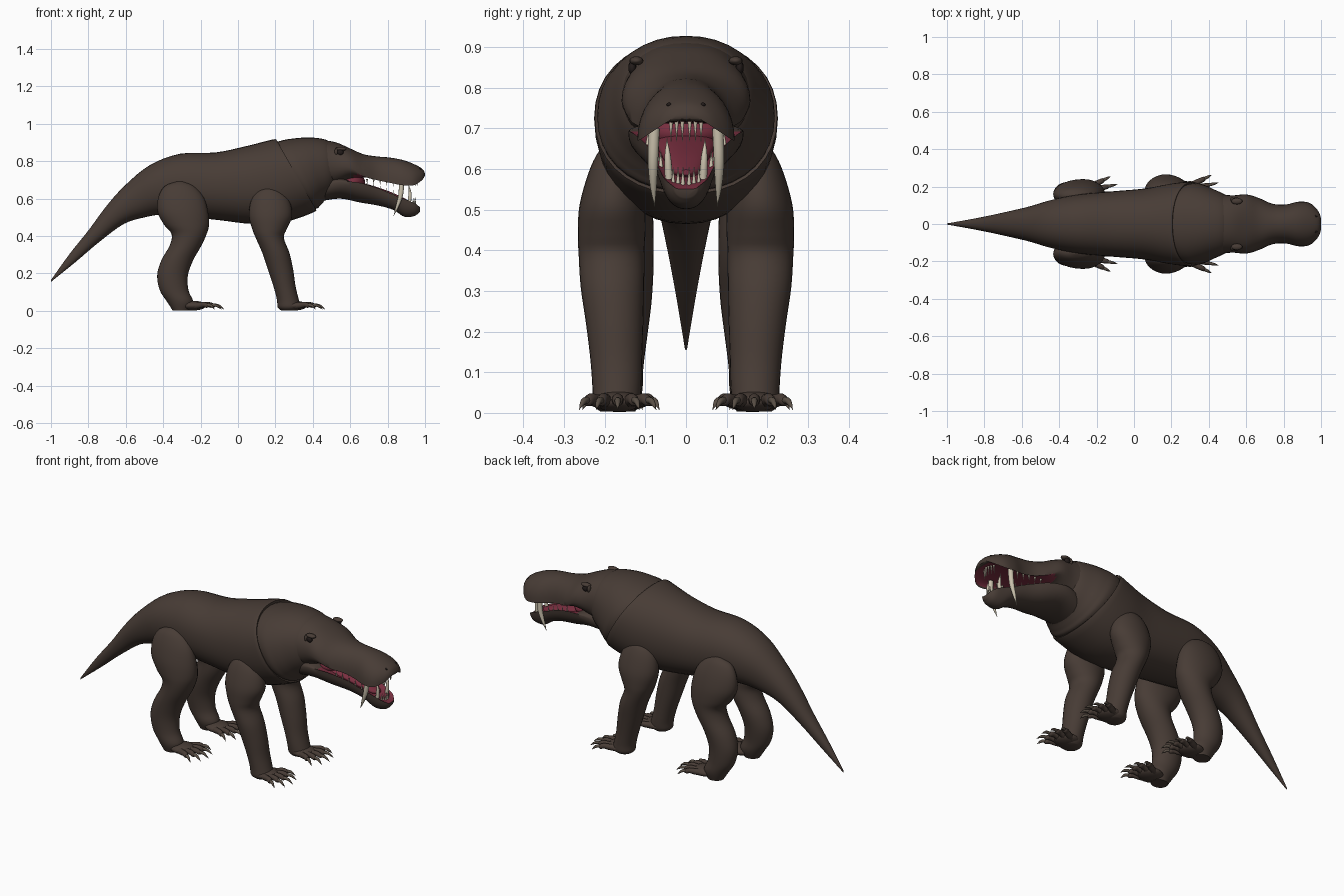
import bpy
import bmesh
from math import sin, cos, pi, radians
from mathutils import Vector

if "Cube" in bpy.data.objects:
    bpy.data.objects.remove(bpy.data.objects["Cube"])


def material(name, color):
    mat = bpy.data.materials.new(name)
    mat.use_nodes = True
    mat.diffuse_color = (*color, 1)
    bsdf = mat.node_tree.nodes["Principled BSDF"]
    bsdf.inputs["Base Color"].default_value = (*color, 1)
    bsdf.inputs["Roughness"].default_value = 0.7
    return mat


hide = material("brown hide", (0.064, 0.045, 0.036))
flesh = material("mouth red", (0.19, 0.028, 0.05))
ivory = material("tooth ivory", (0.6, 0.54, 0.42))
horn = material("claw grey brown", (0.1, 0.078, 0.06))
dark = material("eye dark", (0.016, 0.011, 0.01))


def smooth_rows(rows, steps=4):
    """Catmull-Rom interpolation between rows of numbers."""
    out = []
    for i in range(len(rows) - 1):
        a, b = rows[max(i - 1, 0)], rows[i]
        c, d = rows[i + 1], rows[min(i + 2, len(rows) - 1)]
        for k in range(steps):
            t = k / steps
            out.append([q + 0.5 * t * (r - p + t * (2 * p - 5 * q + 4 * r - s
                        + t * (3 * (q - r) + s - p))) for p, q, r, s in zip(a, b, c, d)])
    return out + [list(rows[-1])]


def skin(name, parts, mats, rule=None, mirror=False):
    """Skin each list of rings into a closed shell, all in one object."""
    bm = bmesh.new()
    for rings in parts:
        loops = [[bm.verts.new(p) for p in ring] for ring in rings]
        n = len(loops[0])
        for a, b in zip(loops, loops[1:]):
            for i in range(n):
                j = (i + 1) % n
                bm.faces.new((a[i], a[j], b[j], b[i]))
        bm.faces.new(loops[0])
        bm.faces.new(loops[-1])
    bmesh.ops.recalc_face_normals(bm, faces=bm.faces)
    bm.normal_update()
    if rule:
        for f in bm.faces:
            f.material_index = int(rule(f.normal, f.calc_center_median()))
    mesh = bpy.data.meshes.new(name)
    bm.to_mesh(mesh)
    bm.free()
    for m in mats:
        mesh.materials.append(m)
    mesh.shade_smooth()
    mesh.set_sharp_from_angle(angle=radians(50))
    obj = bpy.data.objects.new(name, mesh)
    bpy.context.collection.objects.link(obj)
    if mirror:
        mod = obj.modifiers.new("mirror", "MIRROR")
        mod.use_axis = (False, True, False)
    return obj


def section(row, n=36, power=0.92):
    """Upright ring: top x z, bottom x z, half width, height of widest point."""
    tx, tz, bx, bz, w, mz = row
    f = min(max((mz - bz) / (tz - bz), 0), 1)
    mx = bx + f * (tx - bx)
    ring = []
    for i in range(n):
        c, s = cos(2 * pi * i / n), sin(2 * pi * i / n)
        k = abs(s) ** power
        ex, ez = (tx, tz) if s > 0 else (bx, bz)
        y = w * abs(c) ** power * (1 if c > 0 else -1)
        ring.append((mx + (ex - mx) * k, y, mz + (ez - mz) * k))
    return ring


def loft(rows):
    full = [r if len(r) == 6 else (*r, (r[1] + r[3]) / 2) for r in rows]
    return [section(r) for r in smooth_rows(full)]


def limb(rows, n=28):
    """Level rings: height, x range, y range."""
    return [[((a + b) / 2 + (b - a) / 2 * cos(2 * pi * i / n),
              (c + d) / 2 + (d - c) / 2 * sin(2 * pi * i / n), z) for i in range(n)]
            for z, a, b, c, d in smooth_rows(rows)]


def tube(rows, n=10, steps=3):
    """Round rings along a path of x, y, z, radius."""
    rows = smooth_rows(rows, steps)
    pts = [Vector(r[:3]) for r in rows]
    rings = []
    for i, p in enumerate(pts):
        way = pts[min(i + 1, len(pts) - 1)] - pts[max(i - 1, 0)]
        u = way.orthogonal().normalized()
        if abs(way.z) < 0.9 * way.length:
            u = way.cross(Vector((0, 0, 1))).normalized()
        v = way.cross(u).normalized()
        r = max(rows[i][3], 0.0008)
        rings.append([p + r * (u * cos(2 * pi * k / n) + v * sin(2 * pi * k / n))
                      for k in range(n)])
    return rings


def blob(x, y, z, a, b, c, n=16):
    """Ellipsoid rings."""
    return [[(x + a * sin(t) * cos(2 * pi * k / n), y + b * sin(t) * sin(2 * pi * k / n),
              z + c * cos(t)) for k in range(n)]
            for t in [0.03 + (pi - 0.06) * i / 10 for i in range(11)]]


# Trunk with tapering tail, ending in a slanted shoulder edge
skin("body_and_tail", [loft([
    (-1, .165, -1, .155, .003), (-.9, .305, -.87, .26, .023), (-.8, .43, -.74, .37, .045),
    (-.7, .565, -.61, .465, .07), (-.6, .675, -.5, .5, .095), (-.47, .78, -.4, .515, .13),
    (-.31, .84, -.28, .505, .158), (-.12, .847, -.1, .485, .175), (.04, .88, .08, .465, .19),
    (.14, .905, .25, .475, .215), (.2, .918, .41, .53, .226), (.205, .9, .4, .55, .212)])], [hide])

# Thick neck tucked into the trunk
skin("neck", [loft([
    (.1, .86, .3, .57, .18), (.22, .907, .41, .545, .217), (.3, .922, .44, .565, .208),
    (.385, .927, .465, .59, .185), (.47, .915, .5, .62, .158), (.52, .88, .53, .66, .12)])], [hide])

# Upper head with an arched red palate
skin("upper_head", [loft([
    (.42, .918, .45, .63, .165, .77), (.52, .902, .52, .66, .153, .775),
    (.6, .868, .6, .7, .158, .765), (.67, .838, .67, .712, .138, .72),
    (.74, .826, .74, .715, .108, .7), (.81, .82, .81, .715, .104, .685),
    (.88, .807, .88, .715, .119, .672), (.94, .785, .94, .716, .112, .672),
    (.985, .76, .985, .718, .07, .7), (1, .735, 1, .722, .028, .727)])],
    [hide, flesh], lambda n, c: n.z < -0.25 and .62 < c.x < .985 and c.z < .73)

# Lower jaw with a hollow red floor and heavy chin
skin("lower_jaw", [loft([
    (.44, .72, .46, .59, .12, .66), (.55, .715, .55, .6, .142, .69),
    (.65, .665, .65, .58, .126, .685), (.75, .63, .75, .563, .093, .655),
    (.83, .598, .83, .54, .076, .622), (.89, .578, .89, .503, .064, .598),
    (.945, .563, .945, .508, .052, .575), (.972, .55, .972, .53, .028, .555)])],
    [hide, flesh], lambda n, c: n.z > 0.25 and c.x > .6)

# Throat and tongue
tongue = loft([(.6, .7, .6, .63, .08), (.7, .675, .7, .63, .07), (.8, .642, .8, .6, .052),
               (.87, .612, .87, .58, .035), (.9, .598, .9, .585, .012)])
skin("throat_and_tongue", [tongue, blob(.61, 0, .69, .07, .1, .045)], [flesh])

# Long canines, front teeth and cheek teeth
teeth = [
    tube([(.875, .078, .7, .014), (.87, .081, .62, .013), (.85, .08, .555, .008), (.832, .077, .508, 0)]),
    tube([(.915, .042, .575, .01), (.92, .045, .63, .008), (.912, .047, .675, 0)])]
for i in range(3):
    y = .009 + .014 * i
    teeth.append(tube([(.962 - .006 * i, y, .722, .006), (.96 - .006 * i, y, .668, 0)]))
    teeth.append(tube([(.945 - .006 * i, y * .85, .56, .006), (.95 - .006 * i, y * .85, .605, 0)]))
for i in range(5):
    x = .83 - .035 * i
    teeth.append(tube([(x, .078 + .004 * i, .705, .006), (x, .078 + .004 * i, .665 + .005 * i, 0)]))
    teeth.append(tube([(x, .062 + .008 * i, .605 + .013 * i, .006), (x, .062 + .008 * i, .645 + .012 * i, 0)]))
skin("teeth", teeth, [ivory], mirror=True)

# Eyes, brows and nostrils
skin("eyes", [blob(.547, .132, .848, .017, .01, .016)], [dark], mirror=True)
skin("brows", [blob(.55, .122, .866, .03, .017, .011), blob(.525, .13, .85, .009, .012, .02)],
     [hide], mirror=True)
skin("nostrils", [blob(.973, .042, .758, .007, .006, .005)], [dark], mirror=True)

# Legs
skin("front_legs", [limb([
    (.662, .155, .185, .17, .19), (.642, .105, .235, .13, .215), (.59, .07, .275, .11, .24),
    (.51, .058, .29, .1, .262), (.44, .075, .262, .1, .266), (.39, .095, .245, .102, .264),
    (.31, .13, .275, .103, .259), (.22, .16, .295, .105, .246), (.13, .19, .308, .108, .235),
    (.06, .208, .325, .11, .23), (.02, .212, .335, .115, .228), (.003, .23, .31, .13, .21)])],
    [hide], mirror=True)
skin("rear_legs", [limb([
    (.692, -.325, -.295, .14, .16), (.668, -.39, -.235, .115, .188), (.61, -.425, -.185, .1, .215),
    (.53, -.43, -.16, .085, .235), (.46, -.395, -.155, .08, .24), (.41, -.355, -.168, .08, .238),
    (.35, -.365, -.195, .08, .235), (.27, -.41, -.24, .085, .23), (.19, -.432, -.268, .095, .225),
    (.11, -.418, -.265, .105, .222), (.05, -.38, -.24, .108, .22), (.003, -.35, -.26, .125, .205)])],
    [hide], mirror=True)

# Paws with five spread toes and curved claws
for name, x, y in (("front", .3, .168), ("rear", -.24, .16)):
    toes = [blob(x, y, .028, .07, .062, .026)]
    claws = []
    for i in range(-2, 3):
        a = radians(17 * i)
        reach = 1 - .04 * i * i

        def at(d, z, r):
            return (x + d * reach * cos(a), y + i * .018 + d * reach * sin(a) * .75, z, r)

        toes.append(tube([at(0, .026, .018), at(.05, .03, .016), at(.085, .034, .014),
                          at(.108, .027, .012), at(.118, .024, .004)]))
        claws.append(tube([at(.1, .03, .009), at(.13, .03, .008), at(.15, .02, .005), at(.166, .008, 0)]))
    skin(name + "_paws", toes, [hide], mirror=True)
    skin(name + "_claws", claws, [horn], mirror=True)
